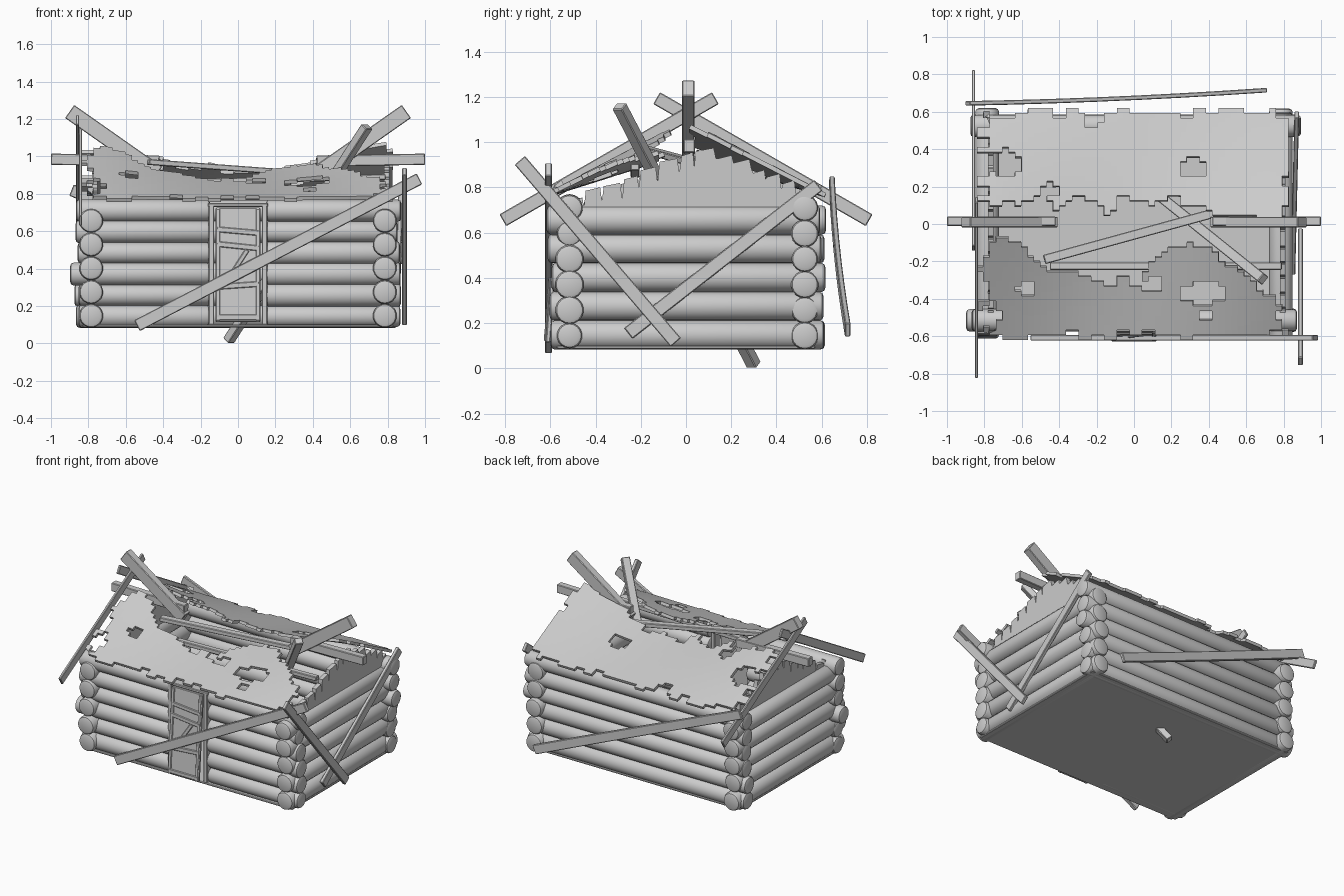
import bpy, bmesh, math, random
from mathutils import Vector, Matrix

random.seed(7)
if "Cube" in bpy.data.objects:
    bpy.data.objects.remove(bpy.data.objects["Cube"])

GREY = (0.6, 0.6, 0.6, 1)
wood = bpy.data.materials.new("weathered_grey_wood")
wood.use_nodes = True
wood.diffuse_color = GREY
wood.node_tree.nodes["Principled BSDF"].inputs["Base Color"].default_value = GREY


def finish(name, bm, smooth=False):
    bmesh.ops.recalc_face_normals(bm, faces=bm.faces)
    me = bpy.data.meshes.new(name)
    bm.to_mesh(me)
    bm.free()
    me.materials.append(wood)
    ob = bpy.data.objects.new(name, me)
    bpy.context.collection.objects.link(ob)
    if smooth:
        bpy.ops.object.select_all(action='DESELECT')
        ob.select_set(True)
        bpy.context.view_layer.objects.active = ob
        bpy.ops.object.shade_smooth_by_angle(angle=math.radians(40))
    return ob


def along(p, q):
    """Matrix with local z from p to q and local y as upright as possible."""
    p, q = Vector(p), Vector(q)
    d = (q - p).normalized()
    side = d.cross(Vector((0, 0, 1)))
    side = Vector((1, 0, 0)) if side.length < 0.01 else side.normalized()
    m = Matrix((-side, side.cross(d), d)).transposed().to_4x4()
    return Matrix.Translation((p + q) / 2) @ m, (q - p).length


def plank(name, p, q, thick, width, bow=0):
    m, length = along(p, q)
    bm = bmesh.new()
    bmesh.ops.create_cube(bm, size=1)
    if bow:
        rails = [e for e in bm.edges if abs(e.verts[0].co.z - e.verts[1].co.z) > 0.5]
        bmesh.ops.subdivide_edges(bm, edges=rails, cuts=6, use_grid_fill=True)
    for v in bm.verts:
        bend = bow * (1 - 4 * v.co.z ** 2)
        v.co = Vector((v.co.x * thick + bend, v.co.y * width, v.co.z * length))
    bm.transform(m)
    ob = finish(name, bm)
    ob.modifiers.new("worn_edges", 'BEVEL').width = 0.004


def log(name, p, q, r):
    m, length = along(p, q)
    bm = bmesh.new()
    bmesh.ops.create_cone(bm, cap_ends=True, segments=18, radius1=r, radius2=r, depth=length)
    rims = [e for e in bm.edges if abs(e.verts[0].co.z - e.verts[1].co.z) < 0.01]
    bmesh.ops.bevel(bm, geom=rims, offset=0.018, segments=2, profile=0.5, affect='EDGES')
    bm.transform(m)
    finish(name, bm, smooth=True)


# Log walls: the front row is split by the doorway
def end():
    return 0.87 + random.uniform(-0.02, 0.03)


def rad():
    return 0.059 + random.uniform(-0.003, 0.005)


for i in range(6):
    z = 0.145 + 0.113 * i
    log("back_log", (-end(), 0.525, z), (end(), 0.525, z), rad())
    log("front_log_right", (-end(), -0.515, z), (-0.15, -0.515, z), rad())
    log("front_log_left", (0.15, -0.515, z), (end(), -0.515, z), rad())
for i in range(5):
    z = 0.148 + 0.127 * i
    for s, side in ((-1, "right"), (1, "left")):
        jut = random.uniform(-0.015, 0.015)
        log("side_log_" + side, (s * 0.785, -0.605 + jut, z), (s * 0.785, 0.605 + jut, z), 0.064)

# Floor
plank("floor", (-0.83, 0, 0.093), (0.83, 0, 0.093), 1.14, 0.014)

# Door frame, and a door leaning out at the bottom
for s in (-1, 1):
    plank("door_post", (s * 0.142, -0.54, 0.1), (s * 0.142, -0.54, 0.74), 0.03, 0.07)
plank("door_lintel", (-0.16, -0.54, 0.74), (0.16, -0.54, 0.74), 0.07, 0.02)


def on_door(x, z, lift=0.014):
    return (x, -0.61 + 0.075 * (z - 0.115) - lift, z)


plank("door_panel", on_door(0, 0.115, 0), on_door(0, 0.725, 0), 0.24, 0.02)
for z, tilt in ((0.6, -0.01), (0.52, -0.012), (0.31, 0.008), (0.14, 0)):
    plank("door_rail", on_door(-0.115, z - tilt), on_door(0.115, z + tilt), 0.01, 0.03)
for s in (-1, 1):
    plank("door_stile", on_door(s * 0.108, 0.12), on_door(s * 0.108, 0.72), 0.024, 0.01)
plank("door_brace", on_door(-0.06, 0.33), on_door(0.05, 0.5), 0.01, 0.025)


# Gables with splintered tops
def gable(x, top):
    bm = bmesh.new()
    pts = [(0.52, 0.68), (-0.52, 0.68)]
    y = -0.52
    while y < 0.5:
        w = random.uniform(0.06, 0.1)
        h = max(0.74, top - 0.42 * abs(y + w / 2 - 0.08) - random.uniform(0, 0.03))
        pts += [(y, h), (y + w * 0.8, h + 0.015), (y + w * 0.9, h - random.uniform(0.02, 0.06))]
        y += w
    bm.faces.new([bm.verts.new((x, min(a, 0.52), b)) for a, b in pts])
    ob = finish("gable", bm)
    ob.modifiers.new("board", 'SOLIDIFY').thickness = 0.03


gable(0.78, 0.99)
gable(-0.78, 0.97)


# Sagging roof slopes made of shingle cells with torn edges and holes
def roof_height(x, y):
    sag = 0.13 * max(0, math.cos(math.pi * (x - 0.05) / 1.7)) ** 1.5
    return 0.775 + (0.325 - sag) * (1 - abs(y) / 0.62)


def lerp(points, x):
    for (a, b), (c, d) in zip(points, points[1:]):
        if x <= c:
            return b + (d - b) * max(0, (x - a) / (c - a))
    return points[-1][1]


def roof(name, s, edge, holes):
    step, row = 0.034, 0.026
    bm = bmesh.new()
    grid = {}

    def vert(i, j):
        if (i, j) not in grid:
            x, y = -0.84 + i * step, s * (0.62 - j * row)
            grid[i, j] = bm.verts.new((x, y, roof_height(x, y)))
        return grid[i, j]

    ends = [(random.choice((0, 0, 1, 2)), random.choice((0, 0, 1, 2))) for _ in range(30)]
    for i in range(49):
        if i % 2 == 0:
            torn, eave = random.uniform(-0.03, 0.03), random.choice((0, 1, 1, 2))
        for j in range(eave, 24):
            x, d = -0.84 + (i + 0.5) * step, 0.62 - (j + 0.5) * row
            a, b = ends[j // 2]
            gone = d < lerp(edge, x) + torn or i < a or i > 48 - b
            for hx, hy, rx, ry in holes:
                gone |= ((x - hx) / rx) ** 2 + ((d - hy) / ry) ** 2 < 1
            if not gone:
                bm.faces.new([vert(i, j), vert(i + 1, j), vert(i + 1, j + 1), vert(i, j + 1)])
    ob = finish(name, bm)
    if ob.data.polygons[0].normal.z < 0:
        ob.data.flip_normals()
    ob.modifiers.new("shingles", 'SOLIDIFY').thickness = 0.02


roof("front_roof", -1,
     [(-0.84, 0.27), (-0.74, 0.06), (-0.62, 0.08), (-0.45, 0.26), (0.03, 0.31), (0.12, 0.16),
      (0.4, 0.13), (0.55, 0.26), (0.72, 0.38), (0.82, 0.5)],
     [(0.37, 0.37, 0.12, 0.06), (-0.77, 0.49, 0.05, 0.07), (-0.57, 0.35, 0.05, 0.035),
      (0.39, 0.5, 0.04, 0.03), (0.1, 0.33, 0.06, 0.04)])
roof("back_roof", 1,
     [(-0.84, 0.16), (-0.66, 0.1), (-0.48, 0.17), (-0.42, 0.07), (-0.3, 0.16), (-0.15, 0.08),
      (0.02, 0.15), (0.25, 0.12), (0.45, 0.06), (0.82, 0.04)],
     [(-0.7, 0.33, 0.1, 0.07), (-0.84, 0.34, 0.1, 0.05), (0.32, 0.3, 0.08, 0.055),
      (-0.22, 0.58, 0.05, 0.06), (-0.45, 0.18, 0.05, 0.04)])

# Ridge beam stubs and the beams snapped upward beside them
for s in (-1, 1):
    plank("ridge_beam", (s * 0.42, 0.015, 0.975), (s * 1.0, 0.015, 0.985), 0.05, 0.06)
    plank("snapped_beam", (s * 0.43, 0.01, 0.91), (s * 0.9, 0.01, 1.24), 0.055, 0.085)

# Purlin under the front slope
plank("front_purlin", (-0.45, -0.225, 0.86), (0.79, -0.225, 0.89), 0.04, 0.03)

# Crossed barge boards on the right-hand gable
for s in (-1, 1):
    plank("barge_board", (-0.85 - s * 0.008, s * 0.81, 0.655), (-0.85 - s * 0.008, -s * 0.13, 1.195), 0.018, 0.06)

# Fallen planks
plank("roof_plank", (-0.48, -0.19, 0.97), (0.47, 0.07, 0.9), 0.05, 0.03)
plank("piercing_plank", (0.69, -0.295, 1.16), (-0.05, 0.3, 0.015), 0.055, 0.045)
plank("front_leaning_plank", (-0.54, -0.608, 0.095), (0.97, -0.608, 0.88), 0.03, 0.065)
plank("side_leaning_plank", (0.89, -0.735, 0.92), (0.89, -0.045, 0.115), 0.025, 0.06)
plank("side_crossing_plank", (0.87, 0.585, 0.81), (0.85, -0.255, 0.155), 0.025, 0.06)
plank("back_leaning_plank", (-0.89, 0.645, 0.82), (0.7, 0.715, 0.17), 0.024, 0.065, -0.01)
